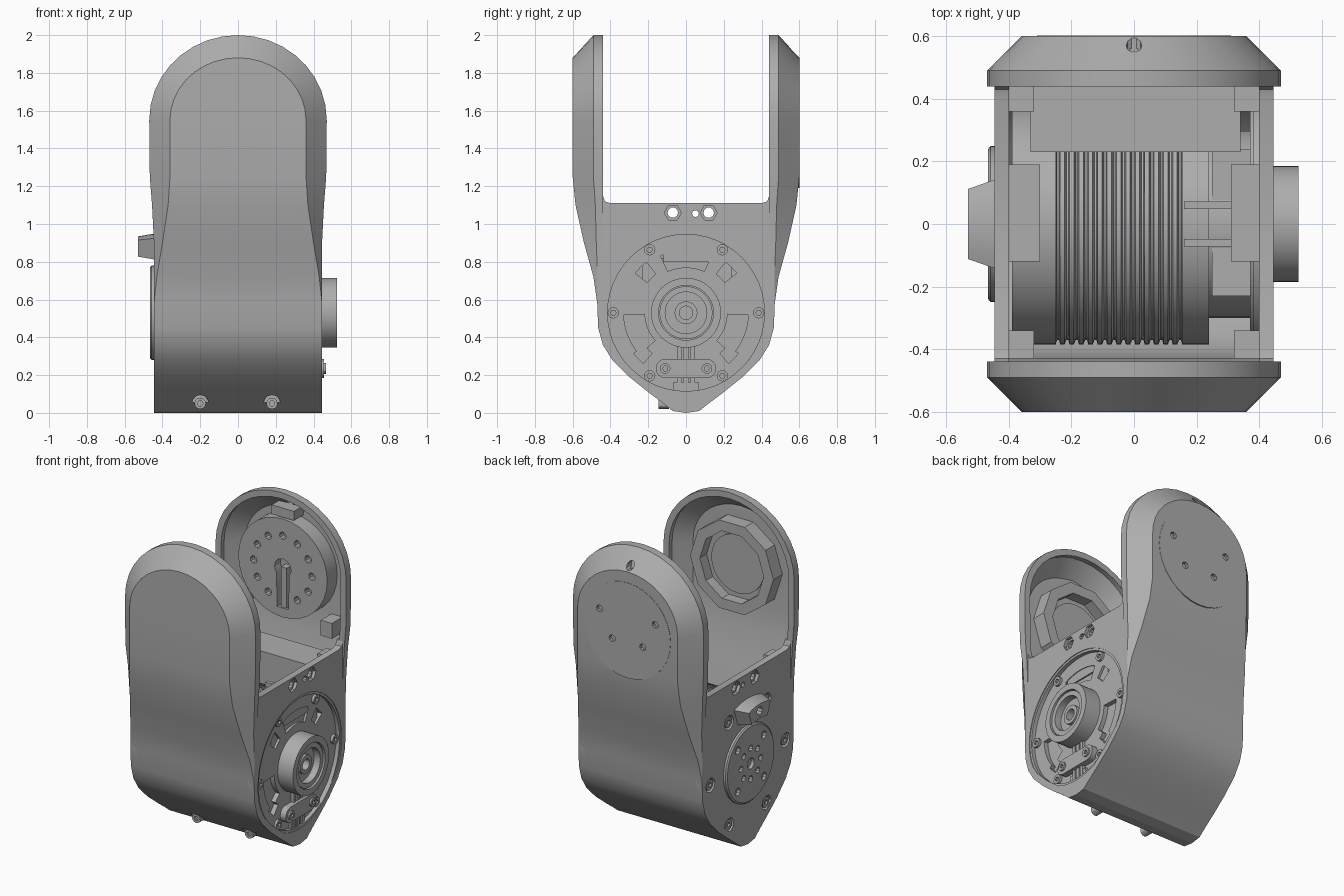
import bpy
import bmesh
from math import cos, sin, radians

if "Cube" in bpy.data.objects:
    bpy.data.objects.remove(bpy.data.objects["Cube"], do_unlink=True)

grey = bpy.data.materials.new("satin grey")
grey.use_nodes = True
grey.diffuse_color = (.42, .42, .42, 1)
grey.node_tree.nodes["Principled BSDF"].inputs["Base Color"].default_value = grey.diffuse_color

HUB = .53      # height of the motor axis
PIVOT = 1.5    # height of the fork pivot


# ---------- helpers ----------
def make_object(bm, name):
    mesh = bpy.data.meshes.new(name)
    bm.to_mesh(mesh)
    bm.free()
    mesh.materials.append(grey)
    obj = bpy.data.objects.new(name, mesh)
    bpy.context.collection.objects.link(obj)
    return obj


def circle(u, v, radius, count=24, start=0, end=360):
    """Points on a circle, or on an arc including both ends."""
    steps = count if end - start >= 360 else count - 1
    angles = [radians(start + (end - start) * i / steps) for i in range(count)]
    return [(u + radius * cos(a), v + radius * sin(a)) for a in angles]


def sector(inner, outer, start, end, count=8):
    return circle(0, HUB, outer, count, start, end) + circle(0, HUB, inner, count, start, end)[::-1]


def prism(name, outline, low, high, axis="x", taper=1):
    """Extrude an outline along x (points are y, z) or along y (points are x, z)."""
    bm = bmesh.new()
    mid_u = sum(p[0] for p in outline) / len(outline)
    mid_v = sum(p[1] for p in outline) / len(outline)
    rings = []
    for depth, scale in ((low, taper), (high, 1)):
        ring = []
        for u, v in outline:
            u, v = mid_u + (u - mid_u) * scale, mid_v + (v - mid_v) * scale
            ring.append(bm.verts.new((depth, u, v) if axis == "x" else (u, depth, v)))
        bm.faces.new(ring)
        rings.append(ring)
    for i in range(len(outline)):
        bm.faces.new((rings[0][i - 1], rings[0][i], rings[1][i], rings[1][i - 1]))
    bmesh.ops.recalc_face_normals(bm, faces=bm.faces)
    return make_object(bm, name)


def box(name, xs, ys, zs):
    corners = [(ys[0], zs[0]), (ys[1], zs[0]), (ys[1], zs[1]), (ys[0], zs[1])]
    return prism(name, corners, xs[0], xs[1])


def lathe(name, profile, count=48):
    """Spin a closed (x, radius) profile around the motor axis."""
    bm = bmesh.new()
    rings = [[bm.verts.new((x, y, z)) for y, z in circle(0, HUB, r, count)] for x, r in profile]
    for k in range(len(rings)):
        a, b = rings[k - 1], rings[k]
        for i in range(count):
            bm.faces.new((a[i - 1], a[i], b[i], b[i - 1]))
    bmesh.ops.recalc_face_normals(bm, faces=bm.faces)
    return make_object(bm, name)


def apply_modifier(obj, modifier):
    bpy.context.view_layer.objects.active = obj
    bpy.ops.object.modifier_apply(modifier=modifier.name)


def cut(obj, cutters):
    for cutter in cutters:
        cutter.hide_render = True
        modifier = obj.modifiers.new("cut", "BOOLEAN")
        modifier.operation = "DIFFERENCE"
        modifier.solver = "EXACT"
        modifier.object = cutter
        apply_modifier(obj, modifier)
        bpy.data.objects.remove(cutter, do_unlink=True)


def holes(points, radius, low, high, axis="x", count=10):
    return [prism("hole_cutter", circle(u, v, radius, count), low, high, axis) for u, v in points]


def screws(name, points, radius, low, high, axis="x"):
    for u, v in points:
        head = prism(name, circle(u, v, radius, 12), low, high, axis)
        outside = high if abs(high) > abs(low) else low
        cut(head, holes([(u, v)], radius * .5, outside - .012, outside + .012, axis, 6))


# ---------- curved fork shells ----------
# lower body: height, depth
BELLY = [(0, 0), (.01, .07), (.05, .12), (.11, .2), (.19, .3), (.28, .39), (.36, .44), (.45, .465), (.58, .47)]
# upper body: height, half width, rim depth, edge depth, face half width, face depth
NECK = [(.72, .445, .45, .468, .43, .49), (.9, .445, .44, .475, .4, .54), (1.1, .455, .44, .48, .37, .585),
        (1.25, .467, .44, .49, .36, .6), (1.55, .47, .44, .49, .36, .6)]


def fork_shell(name, side):
    rows = [[(.445, y, z), (.445, y, z), (.445, y, z), (0, y, z)] for z, y in BELLY]
    rows += [[(w, rim, z), (w, edge, z), (f, face, z), (0, face, z)] for z, w, rim, edge, f, face in NECK]
    for step in range(1, 10):
        c, s = cos(radians(step * 10)), sin(radians(step * 10))
        top, face_top = 1.55 + .45 * s, 1.55 + .33 * s
        rows.append([(.47 * c, .44, top), (.47 * c, .49, top), (.36 * c, .6, face_top), (0, .6, face_top)])
    bm = bmesh.new()
    for mirror in (1, -1):
        grid = [[bm.verts.new((x * mirror, y * side, z)) for x, y, z in row] for row in rows]
        for a, b in zip(grid, grid[1:]):
            for i in range(3):
                bm.faces.new((a[i], a[i + 1], b[i + 1], b[i]))
    bmesh.ops.remove_doubles(bm, verts=bm.verts, dist=.0005)
    bmesh.ops.recalc_face_normals(bm, faces=bm.faces)
    if sum(f.normal.y * f.calc_area() for f in bm.faces) * side < 0:
        bmesh.ops.reverse_faces(bm, faces=bm.faces)
    obj = make_object(bm, name)
    wall = obj.modifiers.new("wall", "SOLIDIFY")
    wall.thickness = .04
    wall.offset = -1
    apply_modifier(obj, wall)
    return obj


front_shell = fork_shell("front_shell", -1)
back_shell = fork_shell("back_shell", 1)

# bottom screw notches on the front
for x in (-.2, .18):
    arch = [(x - .045, -.02), (x + .045, -.02)] + circle(x, .05, .045, 7, 0, 180)
    cut(front_shell, [prism("notch_cutter", arch, -.3, -.125, "y")])
    screws("bottom_screw", [(x, .05)], .03, -.145, -.09, "y")

# pivot screw holes and cable notch on the back
pivot_holes = [(s * x, PIVOT + z) for s in (1, -1) for x, z in ((.2, .09), (.11, -.08))]
cut(back_shell, holes(pivot_holes, .022, .5, .7, "y") + holes([(0, 1.91)], .025, .5, .7, "y"))
pivot_cap = prism("pivot_cap", circle(0, PIVOT, .31, 32), .565, .602, "y")
cut(pivot_cap, holes(pivot_holes, .022, .58, .7, "y"))

# drive horn inside the back arm
horn = prism("drive_horn", circle(0, PIVOT, .32, 32), .46, .57, "y")
slot = [(-.04, PIVOT - .26), (.04, PIVOT - .26)] + circle(0, PIVOT, .06, 9, -40, 220)
cut(horn, holes(circle(0, PIVOT, .21, 12), .024, .4, .5, "y") + [prism("slot_cutter", slot, .4, .52, "y")])
box("horn_cable", (-.02, .02), (.47, .53), (PIVOT - .3, PIVOT))
box("horn_top_tab", (-.08, .08), (.46, .56), (1.83, 1.89))
for x in (-.36, .28):
    box("horn_clip", (x, x + .08), (.45, .56), (1.14, 1.24))

# idler ring inside the front arm
idler = prism("idler_ring", circle(0, PIVOT, .3, 10), -.57, -.47, "y")
cut(idler, holes([(0, PIVOT)], .23, -.54, -.4, "y", 10))
prism("idler_disc", circle(0, PIVOT, .19, 24), -.55, -.53, "y")

# ---------- side plates ----------
half = [(y, z) for z, y in BELLY[1:]] + [(row[3], row[0]) for row in NECK[:3]]
half += [(.485, 1.15), (.44, 1.15), (.43, 1.12), (.4, 1.11)]
outline = half + [(-y, z) for y, z in reversed(half)]
top_holes = [(-.07, 1.06), (.12, 1.06)]
right_plate = prism("bearing_side_plate", outline, .4, .445)
left_plate = prism("output_side_plate", outline, -.445, -.4)
for plate, outer in ((right_plate, .445), (left_plate, -.445)):
    cut(plate, holes(top_holes, .028, outer - .1, outer + .1) + holes([(.05, 1.055)], .018, outer - .1, outer + .1)
        + holes(top_holes, .045, outer - .02, outer + .02, count=6))
cut(right_plate, holes([(0, HUB)], .43, .3, .5, count=48))

# ---------- bearing side ----------
bolt_circle = circle(0, HUB, .385, 6)
lathe("cover_lip", [(.38, .432), (.44, .432), (.44, .415), (.38, .415)])
cover = lathe("bearing_cover", [(.37, .42), (.415, .42), (.415, .1), (.37, .1)])
pockets = ((66, 114, .24, .33), (182, 222, .22, .33), (318, 358, .22, .33), (128, 142, .26, .34),
           (38, 52, .26, .34), (218, 230, .28, .35), (310, 322, .28, .35))
cut(cover, [prism("pocket_cutter", sector(low, high, start, end), .385, .5) for start, end, low, high in pockets])
screws("cover_screw", bolt_circle, .03, .4, .432)
lathe("bearing_outer_ring", [(.4, .185), (.525, .185), (.525, .145), (.505, .145), (.505, .13), (.4, .13)])
lathe("bearing_inner_ring", [(.4, .14), (.515, .14), (.515, .11), (.4, .11)])
lathe("bearing_shaft", [(.38, .112), (.47, .112), (.47, .06), (.49, .06), (.49, .035), (.38, .035)])
for y in (-.035, 0, .035):
    box("flat_cable", (.41, .435), (y - .012, y + .012), (.12, .36))
clip = circle(.11, .235, .05, 9, -90, 90) + circle(-.11, .235, .05, 9, 90, 270)
prism("cable_clip", clip, .41, .455)
screws("clip_screw", [(-.11, .235), (.11, .235)], .028, .44, .467)
box("cable_plug", (.4, .43), (-.07, .07), (.11, .16))

# ---------- output side ----------
cut(left_plate, holes(bolt_circle, .046, -.5, -.415, count=12))
screws("output_screw", bolt_circle, .034, -.44, -.41)
flange = lathe("output_flange", [(-.44, .25), (-.458, .25), (-.466, .24), (-.466, .035), (-.44, .035)])
cut(flange, holes(circle(0, HUB, .1, 8), .02, -.5, -.445) + holes(circle(0, HUB, .19, 4, 45, 405), .026, -.5, -.445))
stop = prism("end_stop", sector(.3, .42, 70, 110), -.53, -.44, taper=.78)
cut(stop, holes([(0, HUB + .36)], .028, -.6, -.49))

# ---------- motor and electronics inside ----------
rib_profile = [(-.39, .385), (-.25, .385)]
for i in range(14):
    x = -.25 + i * .03
    rib_profile += [(x + .004, .37), (x + .01, .37), (x + .014, .385), (x + .028, .385)]
rib_profile += [(.24, .385), (.24, .3), (.38, .3), (.38, .035), (-.39, .035)]
lathe("ribbed_motor", rib_profile)
box("circuit_block", (-.33, .34), (.23, .45), (.84, 1.05))
box("left_bracket", (-.41, -.3), (-.12, .19), (.86, 1.01))
box("right_bracket", (.31, .41), (-.12, .19), (.8, 1.01))
box("gearbox_block", (.25, .4), (-.23, .24), (.6, .82))
for y in (-.06, .06):
    box("connector_pin", (.16, .32), (y - .012, y + .012), (.93, .96))
for x in (-.36, .36):
    for y in (-.39, .4):
        box("corner_post", (x - .04, x + .04), (y - .04, y + .05), (.9, 1.07))

# ---------- shading ----------
bpy.ops.object.select_all(action="DESELECT")
for obj in bpy.context.scene.objects:
    if obj.type == "MESH" and grey.name in obj.data.materials:
        obj.select_set(True)
        bpy.context.view_layer.objects.active = obj
bpy.ops.object.shade_smooth_by_angle(angle=radians(30))
